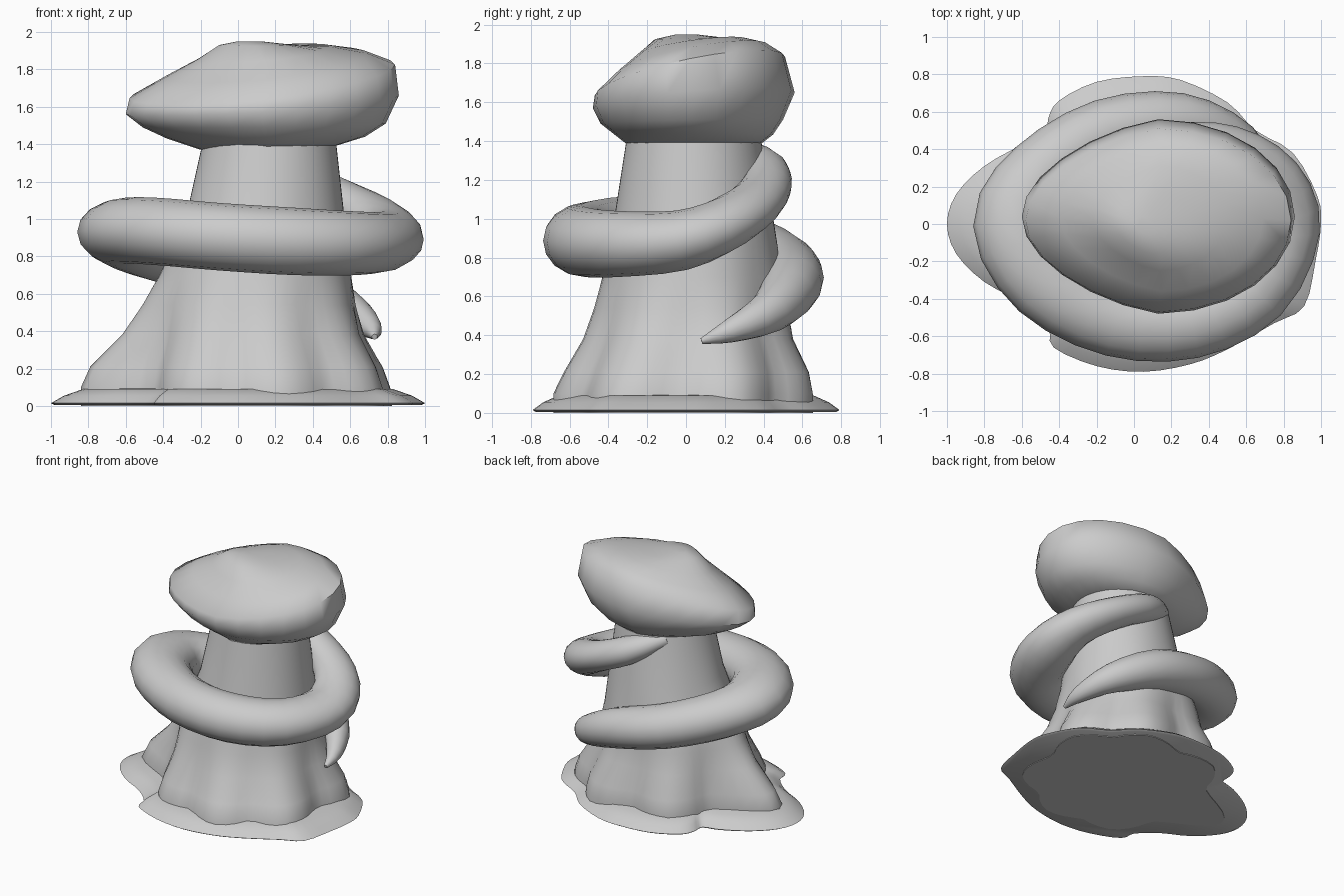
import bpy, math
from math import cos, sin, tau
from mathutils import Vector

if "Cube" in bpy.data.objects:
    bpy.data.objects.remove(bpy.data.objects["Cube"])


def loft(name, rings, angle=60):
    """Skin a stack of equal-length rings, capped at both ends."""
    n = len(rings[0])
    verts = [v for r in rings for v in r]
    faces = [(k * n + i, k * n + (i + 1) % n, (k + 1) * n + (i + 1) % n, (k + 1) * n + i)
             for k in range(len(rings) - 1) for i in range(n)]
    faces.append(tuple(reversed(range(n))))
    faces.append(tuple(range(len(verts) - n, len(verts))))
    mesh = bpy.data.meshes.new(name)
    mesh.from_pydata(verts, [], faces)
    ob = bpy.data.objects.new(name, mesh)
    bpy.context.collection.objects.link(ob)
    bpy.ops.object.select_all(action='DESELECT')
    ob.select_set(True)
    bpy.context.view_layer.objects.active = ob
    bpy.ops.object.shade_smooth_by_angle(angle=math.radians(angle))
    return ob


def smooth(points, closed=False, steps=3):
    """Catmull-Rom resampling of points of any dimension."""
    p = [Vector(q) for q in points]
    n = len(p)
    at = (lambda i: p[i % n]) if closed else (lambda i: p[max(0, min(n - 1, i))])
    out = []
    for i in range(n if closed else n - 1):
        a, b, c, d = (at(i + k) for k in (-1, 0, 1, 2))
        for s in range(steps):
            t = s / steps
            out.append(0.5 * (2 * b + (c - a) * t + (2 * a - 5 * b + 4 * c - d) * t ** 2
                              + (3 * b - a - 3 * c + d) * t ** 3))
    return out if closed else out + [p[-1]]


# Ground skirt: irregular thin outline, counter-clockwise
outline = smooth([(1, 0), (.98, .15), (.85, .38), (.65, .5), (.5, .65), (.25, .77), (.05, .79),
                  (-.2, .76), (-.4, .66), (-.46, .56), (-.47, .46), (-.6, .42), (-.8, .31),
                  (-.95, .16), (-1, 0), (-.95, -.16), (-.8, -.31), (-.6, -.42), (-.46, -.55),
                  (-.43, -.66), (-.2, -.76), (.05, -.79), (.3, -.75), (.5, -.67), (.75, -.53),
                  (.91, -.44), (.97, -.2)], closed=True)
loft("ground_skirt", [[(x * s, y * s, z) for x, y in outline]
                      for s, z in ((.98, .005), (1, .015), (.93, .055), (.83, .09), (.4, .1))], 40)

# Trunk: left root tip, x min, x max, y min, y max, z, root strength
levels = [(-.84, -.6, .84, -.66, .66, 0, 1), (-.84, -.6, .83, -.66, .66, .1, 1),
          (-.79, -.57, .79, -.61, .64, .21, .9), (-.62, -.5, .69, -.52, .56, .38, .6),
          (-.51, -.46, .64, -.47, .53, .54, .3), (-.42, -.4, .61, -.43, .5, .7, .1),
          (-.28, -.28, .57, -.37, .45, 1.0, 0), (-.18, -.18, .52, -.3, .38, 1.45, 0)]
roots = [math.radians(a) for a in (25, 68, 120, 238, 280, 325)]


def trunk_ring(tip, x0, x1, y0, y1, z, root):
    ring = []
    for i in range(60):
        a = tau * i / 60
        near = min(abs((a - r + math.pi) % tau - math.pi) for r in roots)
        side = abs(a - math.pi)
        s = 1 + root * (.05 - .16 * min(1, near / .45) ** 1.5)
        fin = 0.0
        if side < .6:
            fin = cos(side / .6 * math.pi / 2) ** 2
            s += (1 - s) * fin
        ring.append(((x0 + x1) / 2 + (x1 - x0) / 2 * cos(a) * s + (tip - x0) * fin,
                     (y0 + y1) / 2 + (y1 - y0) / 2 * sin(a) * s, z))
    return ring


loft("trunk", [trunk_ring(*l) for l in levels])

# Cap: centre x, y, radius x, y, height, rise at +x, rise at +y
cap = [(.16, .04, .36, .34, 1.38, .01, 0), (.15, .04, .53, .41, 1.435, .005, 0),
       (.14, .03, .65, .47, 1.50, .01, .01), (.13, .04, .73, .52, 1.61, .05, .04),
       (.13, .02, .71, .49, 1.735, .09, .10), (.15, .03, .54, .39, 1.82, .065, .075),
       (.14, .03, .36, .28, 1.885, .035, .04), (.1, .01, .2, .17, 1.93, .0, .005),
       (.06, 0, .06, .05, 1.95, 0, 0)]


def cap_ring(cx, cy, rx, ry, z, dx, dy):
    ring = []
    for i in range(24):
        c, s = cos(tau * i / 24), sin(tau * i / 24)
        taper = 1 + .22 * min(0, c)          # narrows toward the left tip
        ring.append((cx + rx * c, cy + ry * s * taper, z + dx * c + dy * s * taper))
    return ring


loft("cap", [cap_ring(*c) for c in cap])

# Coil: tapered oval tube winding up the trunk (x, y, z, half height, half width)
path = [(.73, .08, .37, .015, .015), (.71, .22, .42, .06, .06), (.57, .43, .52, .11, .11),
        (.25, .54, .66, .15, .16), (-.15, .49, .76, .165, .18), (-.49, .27, .86, .175, .2),
        (-.62, 0, .93, .175, .24), (-.46, -.31, .935, .18, .22), (-.1, -.51, .905, .18, .2),
        (.3, -.52, .88, .18, .2), (.64, -.35, .87, .17, .2), (.79, -.02, .89, .155, .205),
        (.73, .23, .99, .135, .17), (.5, .39, 1.12, .115, .14), (.22, .41, 1.25, .105, .115),
        (-.02, .27, 1.36, .06, .07)]
points = smooth(path)
tube = []
for i, p in enumerate(points):
    along = points[min(i + 1, len(points) - 1)] - points[max(i - 1, 0)]
    along = Vector(along[:3]).normalized()
    side = Vector((along.y, -along.x, 0)).normalized()
    up = side.cross(along)
    tube.append([Vector(p[:3]) + side * p[4] * cos(tau * k / 16) + up * p[3] * sin(tau * k / 16)
                 for k in range(16)])
coil = loft("coil", tube)

# Make the tube's faces point outward
bpy.ops.object.mode_set(mode='EDIT')
bpy.ops.mesh.select_all(action='SELECT')
bpy.ops.mesh.normals_make_consistent(inside=False)
bpy.ops.object.mode_set(mode='OBJECT')
